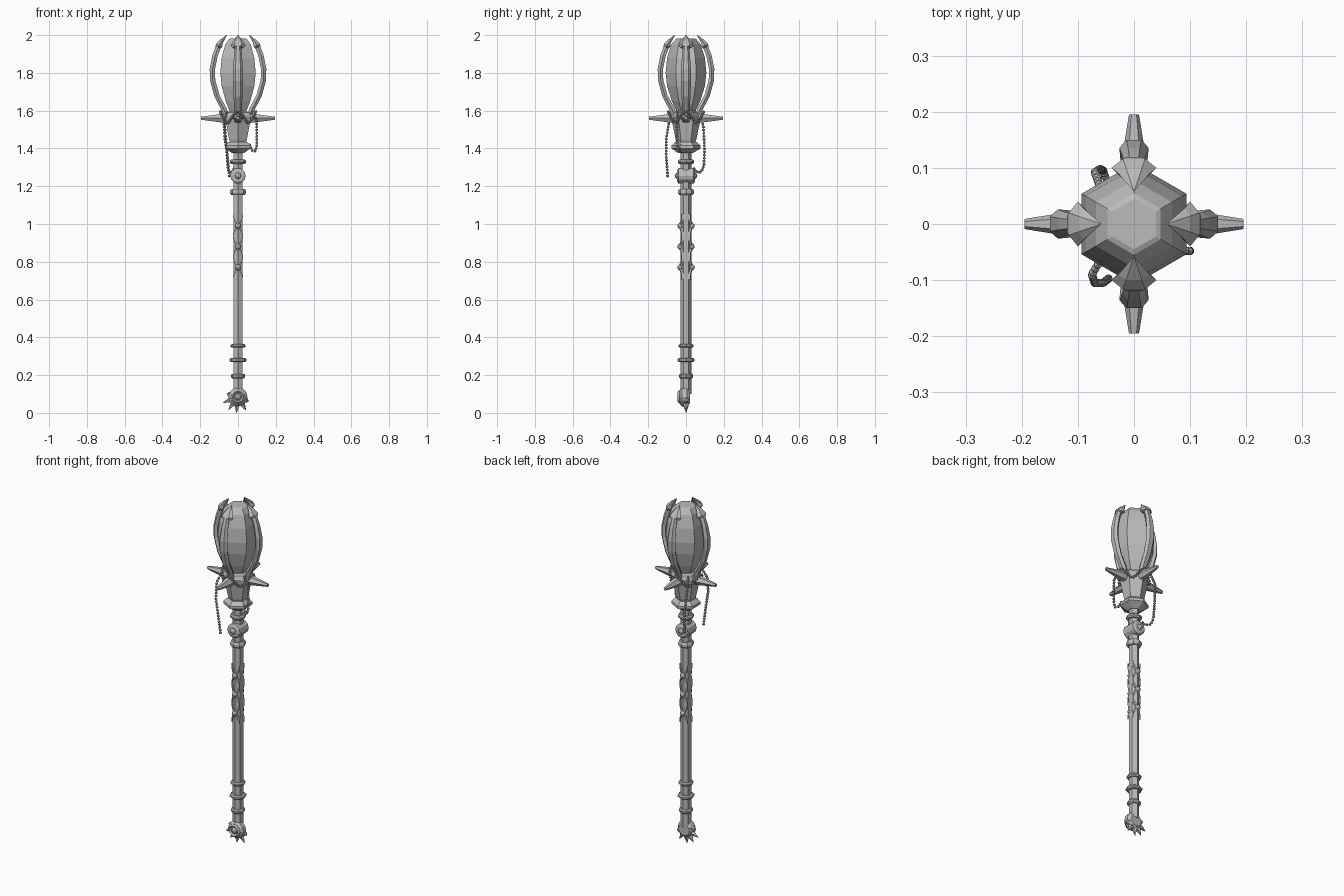
import bpy, bmesh, math
from mathutils import Vector, Matrix

cube = bpy.data.objects.get("Cube")
if cube:
    bpy.data.objects.remove(cube)

metal = bpy.data.materials.new("grey metal")
metal.use_nodes = True
GREY = (0.5, 0.5, 0.5, 1)
metal.diffuse_color = GREY
metal.node_tree.nodes["Principled BSDF"].inputs["Base Color"].default_value = GREY


def finish(name, bm):
    bmesh.ops.recalc_face_normals(bm, faces=bm.faces)
    mesh = bpy.data.meshes.new(name)
    bm.to_mesh(mesh)
    bm.free()
    mesh.materials.append(metal)
    obj = bpy.data.objects.new(name, mesh)
    bpy.context.collection.objects.link(obj)
    return obj


def loft(bm, loops, closed=False):
    """Skin equal-sized loops of points; cap the ends unless closed."""
    rows = [[bm.verts.new(p) for p in loop] for loop in loops]
    pairs = list(zip(rows, rows[1:] + rows[:1])) if closed else list(zip(rows, rows[1:]))
    for a, b in pairs:
        for i in range(len(a)):
            j = (i + 1) % len(a)
            bm.faces.new((a[i], a[j], b[j], b[i]))
    if not closed:
        bm.faces.new(rows[0])
        bm.faces.new(rows[-1])


def lathe(name, profile, sides=6, matrix=Matrix()):
    """Turn (radius, height) pairs about z; a corner points along y."""
    bm = bmesh.new()
    angles = [math.pi / 2 + math.tau * i / sides for i in range(sides)]
    loft(bm, [[(r * math.cos(a), r * math.sin(a), z) for a in angles] for r, z in profile])
    bm.transform(matrix)
    return finish(name, bm)


def ball(bm, centre, radius, detail=1):
    bmesh.ops.create_icosphere(bm, subdivisions=detail, radius=radius,
                               matrix=Matrix.Translation(centre))


def collar(name, z, radius, half):
    lathe(name, [(0.028, z - half), (radius * 0.85, z - half), (radius, z - half * 0.4),
                 (radius, z + half * 0.4), (radius * 0.85, z + half), (0.028, z + half)], 8)


# Shaft and its collars
lathe("shaft", [(0.028, 0.1), (0.028, 1.42)])
for label, z, radius, half in (("lower", 0.195, 0.038, 0.012), ("lower_wide", 0.28, 0.045, 0.01),
                               ("lower_top", 0.355, 0.04, 0.01), ("upper", 1.17, 0.042, 0.016),
                               ("neck", 1.33, 0.043, 0.012)):
    collar(label + "_collar", z, radius, half)
lathe("cup_collar", [(0.035, 1.375), (0.06, 1.39), (0.078, 1.4), (0.078, 1.415), (0.055, 1.435)])

# Cup and faceted gem
lathe("cup", [(0.045, 1.42), (0.055, 1.45), (0.08, 1.57), (0.07, 1.59), (0.045, 1.6)])
lathe("gem", [(0.045, 1.585), (0.075, 1.65), (0.1, 1.73), (0.108, 1.8), (0.1, 1.88),
              (0.078, 1.95), (0.055, 1.978), (0.045, 1.982)])

# Claws with barbed tips, and spikes, four around
CLAW = [(0.05, 1.54, 0.018), (0.075, 1.61, 0.02), (0.112, 1.68, 0.024), (0.134, 1.76, 0.026),
        (0.136, 1.82, 0.026), (0.122, 1.89, 0.021), (0.1, 1.95, 0.015)]
BARB = [(0.105, 1.935, 0.03), (0.1, 1.945, 0.04), (0.09, 1.965, 0.028), (0.06, 2.0, 0.002)]


def curved_bar(bm, path, depths):
    """Loft a trapezoid section, wide on the inside, along an (r, z, half width) path."""
    loops = []
    for i, (r, z, w) in enumerate(path):
        p, n = path[max(i - 1, 0)], path[min(i + 1, len(path) - 1)]
        t = Vector((n[0] - p[0], 0, n[1] - p[1])).normalized()
        out = Vector((t.z, 0, -t.x)) * depths[i]
        c, side = Vector((r, 0, z)), Vector((0, w, 0))
        loops.append([c + out + side * 0.5, c + side, c - out + side * 0.6,
                      c - out - side * 0.6, c - side, c + out - side * 0.5])
    loft(bm, loops)


for i, where in enumerate(("left", "back", "right", "front")):
    turn = Matrix.Rotation(i * math.pi / 2, 4, "Z")
    bm = bmesh.new()
    curved_bar(bm, CLAW, [0.014] * len(CLAW))
    curved_bar(bm, BARB, [0.016, 0.018, 0.012, 0.001])
    bm.transform(turn)
    finish(where + "_claw", bm)
    lathe(where + "_spike", [(0.028, 0.04), (0.026, 0.09), (0.009, 0.195)], 6,
          turn @ Matrix.Translation((0, 0, 1.56)) @ Matrix.Rotation(math.pi / 2, 4, "Y"))

# Round joint with a rimmed eye on the front and back
to_front = Matrix.Rotation(math.pi / 2, 4, "X")
lathe("joint", [(0.03, -0.047), (0.041, -0.04), (0.041, 0.04), (0.03, 0.047)], 12,
      Matrix.Translation((0, 0, 1.255)) @ to_front)
bm = bmesh.new()
for y in (-0.042, 0.042):
    ball(bm, (0, y, 1.255), 0.018, 2)
finish("joint_eyes", bm)

# Crossing grip bands with studs, front and back
bm = bmesh.new()
studs = bmesh.new()
for face in (-1, 1):
    for sign in (-1, 1):
        loops = []
        for k in range(25):
            z = 0.715 + 0.33 * k / 24
            x = sign * 0.026 * math.sin(math.pi * (z - 0.77) / 0.11)
            y = face * (0.033 - abs(x) * 0.58)
            loops.append([(x, y + dy, z + dz) for dy, dz in
                          ((-0.005, -0.008), (0.005, -0.008), (0.005, 0.008), (-0.005, 0.008))])
        loft(bm, loops)
    for z in (0.77, 0.88, 0.99):
        ball(studs, (0, face * 0.03, z), 0.016, 2)
finish("grip_bands", bm)
finish("grip_studs", studs)

# Pommel: round boss, rim and a fan of spikes
hub = Vector((0, -0.008, 0.085))
place = Matrix.Translation(hub) @ to_front
lathe("pommel_disc", [(0.035, -0.028), (0.05, -0.012), (0.05, 0.012), (0.038, 0.025)], 12, place)
bm = bmesh.new()
rim = []
for k in range(14):
    a = math.tau * k / 14
    rim.append([((0.029 + dr) * math.cos(a), (0.029 + dr) * math.sin(a), 0.027 + dz)
                for dr, dz in ((-0.008, 0), (0, 0.009), (0.008, 0), (0, -0.009))])
loft(bm, rim, closed=True)
bm.transform(place)
ball(bm, hub + Vector((0, -0.022, 0)), 0.017, 2)
finish("pommel_boss", bm)
for k, degrees in enumerate((165, 202, 234, 265, 300, 335)):
    a = math.radians(degrees)
    reach = 0.085 if 180 < degrees < 310 else 0.062
    aim = Vector((math.cos(a), 0, math.sin(a))).to_track_quat("Z", "Y").to_matrix().to_4x4()
    lathe("pommel_spike_%d" % (k + 1), [(0.018, 0.03), (0.013, 0.052), (0.001, reach)], 5,
          Matrix.Translation((0, 0, 0.085)) @ aim)


# Bead chains: one draped round the cup, three hanging
def beads(name, path, step=0.0165):
    bm = bmesh.new()
    points = [Vector(p) for p in path]
    spare = 0
    for a, b in zip(points, points[1:]):
        length = (b - a).length
        while spare <= length:
            ball(bm, a.lerp(b, spare / length), 0.0085)
            spare += step
        spare -= length
    finish(name, bm)


drape = []
for k in range(49):
    a = math.tau * k / 48
    r = 0.086 + 0.008 * math.cos(4 * a)
    drape.append((r * math.cos(a), r * math.sin(a), 1.565 + 0.03 * math.cos(4 * a)))
beads("draped_chain", drape)
beads("front_chain", [(-0.06, -0.065, 1.59), (-0.075, -0.09, 1.54), (-0.07, -0.105, 1.45),
                      (-0.055, -0.105, 1.36), (-0.045, -0.097, 1.25)])
beads("back_chain", [(-0.06, 0.065, 1.59), (-0.07, 0.092, 1.52), (-0.06, 0.098, 1.4),
                     (-0.055, 0.095, 1.31), (-0.05, 0.08, 1.275), (-0.03, 0.055, 1.275),
                     (-0.02, 0.038, 1.3)])
beads("left_chain", [(0.075, -0.045, 1.59), (0.098, -0.048, 1.55), (0.1, -0.048, 1.42),
                     (0.092, -0.048, 1.385), (0.075, -0.04, 1.39), (0.06, -0.03, 1.42)])
